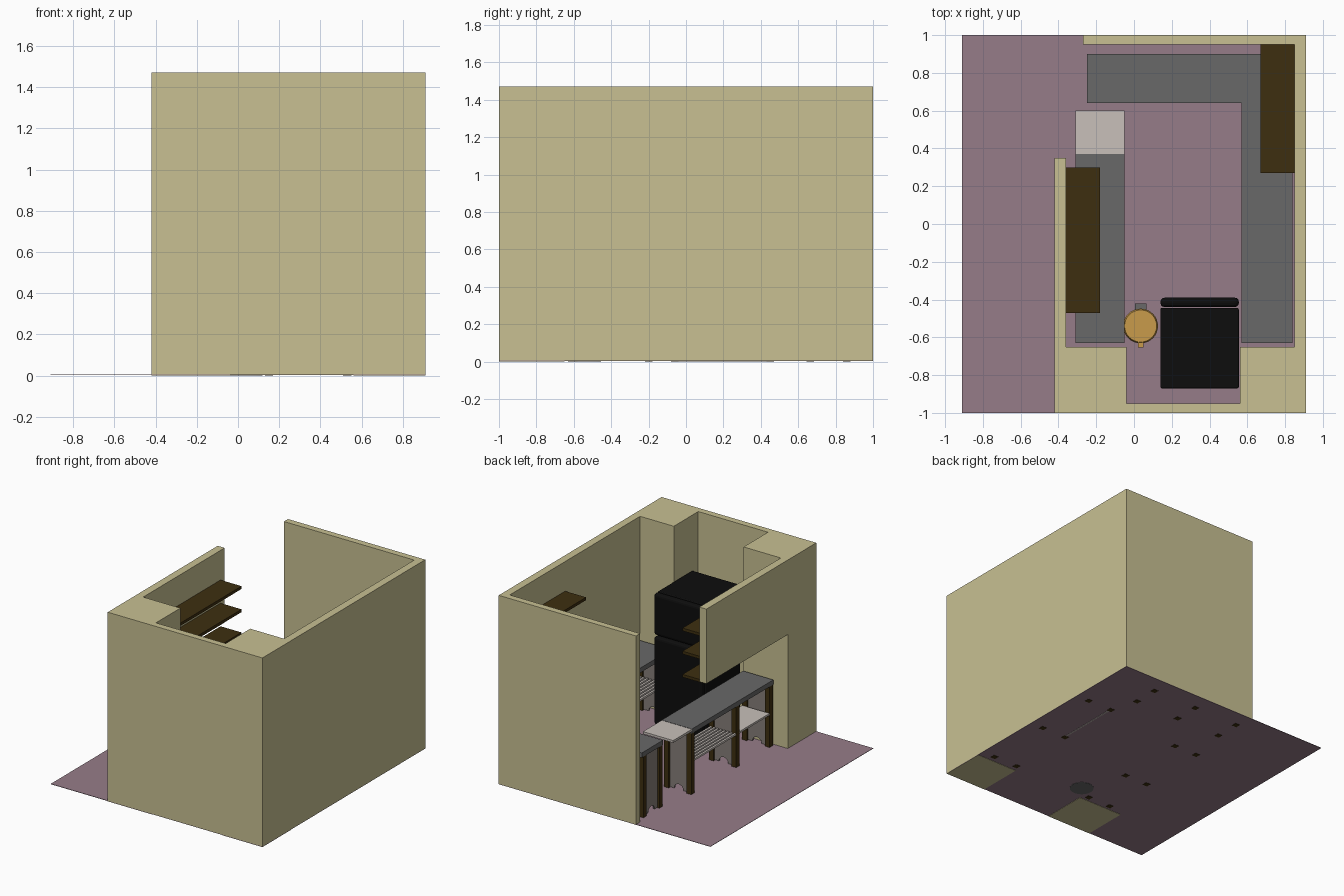
import bpy, bmesh, math

old = bpy.data.objects.get("Cube")
if old:
    bpy.data.objects.remove(old, do_unlink=True)


def material(name, r, g, b):
    m = bpy.data.materials.new(name)
    m.use_nodes = True
    m.diffuse_color = (r, g, b, 1)
    m.node_tree.nodes["Principled BSDF"].inputs["Base Color"].default_value = (r, g, b, 1)
    return m


WALL = material("sand wall", 0.58, 0.53, 0.29)
FLOOR = material("mauve floor", 0.305, 0.202, 0.25)
GREY = material("grey worktop", 0.138, 0.138, 0.138)
WOOD = material("dark wood", 0.048, 0.028, 0.005)
WHITE = material("off white", 0.578, 0.527, 0.491)
PANEL = material("taupe panel", 0.24, 0.21, 0.19)
BLACK = material("black enamel", 0.004, 0.004, 0.004)
GOLD = material("gold lid", 0.578, 0.328, 0.07)


def finish(name, bm, mat):
    bmesh.ops.recalc_face_normals(bm, faces=bm.faces)
    mesh = bpy.data.meshes.new(name)
    bm.to_mesh(mesh)
    bm.free()
    mesh.materials.append(mat)
    ob = bpy.data.objects.new(name, mesh)
    bpy.context.collection.objects.link(ob)
    return ob


def box(name, mat, x, y, z):
    """Box from (low, high) pairs on each axis."""
    bm = bmesh.new()
    bmesh.ops.create_cube(bm, size=1)
    for v in bm.verts:
        v.co = [lo + (c + 0.5) * (hi - lo) for c, (lo, hi) in zip(v.co, (x, y, z))]
    return finish(name, bm, mat)


def cylinder(name, mat, x, y, z0, z1, r0, r1):
    bm = bmesh.new()
    bmesh.ops.create_cone(bm, cap_ends=True, segments=32, radius1=r0, radius2=r1, depth=z1 - z0)
    bmesh.ops.translate(bm, verts=bm.verts, vec=(x, y, (z0 + z1) / 2))
    ob = finish(name, bm, mat)
    for p in ob.data.polygons:
        p.use_smooth = len(p.vertices) == 4
    return ob


def bevel(ob, width, segments=3):
    m = ob.modifiers.new("rounding", "BEVEL")
    m.width, m.segments = width, segments


def arched_panel(name, across, along, swap):
    """Upright board with a half-round notch in its lower edge."""
    a, b = across
    mid, r, thick = (a + b) / 2, 0.04, 0.012
    profile = [(a, 0.01), (a, LEG_TOP), (b, LEG_TOP), (b, 0.01)]
    profile += [(mid + r * math.cos(t), 0.01 + r * math.sin(t))
                for t in (math.pi * i / 10 for i in range(11))]
    bm = bmesh.new()
    rows = [(u, along - thick / 2, z) for u, z in profile]
    face = bm.faces.new([bm.verts.new((v, u, z) if swap else (u, v, z)) for u, v, z in rows])
    out = bmesh.ops.extrude_face_region(bm, geom=[face])
    moved = [g for g in out["geom"] if isinstance(g, bmesh.types.BMVert)]
    bmesh.ops.translate(bm, verts=moved, vec=(thick, 0, 0) if swap else (0, thick, 0))
    finish(name, bm, PANEL)


TOP, LEG_TOP, SHELF = 0.517, 0.48, 0.27


def bench(name, across, ends, stations, slatted, swap=False):
    """Worktop with leg pairs, end boards and low shelves; swap makes it run along x."""
    def part(label, mat, u, v, z):
        return box(f"{name}_{label}", mat, *((v, u) if swap else (u, v)), z)

    a, b = across[0] + 0.005, across[1] - 0.02
    leg = 0.04
    part("worktop", GREY, across, ends, (LEG_TOP, TOP))
    for i, s in enumerate(stations):
        for side, u in (("near", a), ("far", b - leg)):
            part(f"leg_{side}_{i}", WOOD, (u, u + leg), (s - leg / 2, s + leg / 2), (0, LEG_TOP))
        arched_panel(f"{name}_board_{i}", (a + leg, b - leg), s, swap)
    for i, (s, e) in enumerate(zip(stations, stations[1:])):
        s, e = s + leg / 2, e - leg / 2
        if i not in slatted:
            part(f"shelf_{i}", WHITE, (a, b), (s, e), (SHELF - 0.015, SHELF))
            continue
        count = 8
        pitch = (b - a) / count
        for k in range(count):
            u = a + k * pitch
            part(f"slat_{i}_{k}", WHITE, (u, u + pitch * 0.55), (s, e), (SHELF - 0.015, SHELF))


# Floor and room shell
H = 1.47
box("floor", FLOOR, (-0.91, 0.91), (-1, 1), (0.002, 0.005))
box("front_left_pier", WALL, (0.56, 0.91), (-1, -0.65), (0, H))
box("front_right_pier", WALL, (-0.42, -0.04), (-1, -0.65), (0, H))
box("front_wall", WALL, (-0.04, 0.56), (-1, -0.95), (0.004, H))
box("left_wall", WALL, (0.85, 0.91), (-0.65, 1), (0.004, H))
box("back_wall", WALL, (-0.27, 0.85), (0.95, 1), (0.004, H))
box("serving_hatch_wall", WALL, (-0.42, -0.36), (-0.65, 0.35), (0.89, H))

# Wall shelves
for i, z in enumerate((0.88, 1.06, 1.24)):
    box(f"hatch_shelf_{i}", WOOD, (-0.36, -0.18), (-0.47, 0.30), (z - 0.022, z))
    box(f"left_wall_shelf_{i}", WOOD, (0.67, 0.85), (0.27, 0.95), (z - 0.022, z))

# Worktops
bench("hatch_bench", (-0.31, -0.05), (-0.63, 0.37), (-0.61, -0.2, 0.35), {1})
bench("left_bench", (0.57, 0.84), (-0.63, 0.90), (-0.6, -0.06, 0.45), {0})
bench("back_bench", (0.64, 0.90), (-0.25, 0.57), (-0.23, 0.15, 0.53), {0}, swap=True)
box("lift_up_flap", WHITE, (-0.31, -0.05), (0.37, 0.60), (0.497, 0.515))
box("left_bench_kick_board", WHITE, (0.595, 0.605), (-0.04, 0.43), (0, SHELF - 0.015))

# Refrigerator, doors facing the back
fx = (0.14, 0.555)
bevel(box("fridge_body", BLACK, fx, (-0.87, -0.445), (0.01, 1.045)), 0.008)
for name, z in (("lower", (0.03, 0.715)), ("upper", (0.725, 1.05))):
    bevel(box(f"fridge_{name}_door", BLACK, fx, (-0.44, -0.39), z), 0.022)

# Pedal bin
bx, by = 0.035, -0.54
cylinder("bin_body", GREY, bx, by, 0, 0.3, 0.085, 0.088)
cylinder("bin_lid", GOLD, bx, by, 0.3, 0.325, 0.092, 0.085)
box("bin_hinge", GOLD, (bx - 0.015, bx + 0.015), (-0.655, -0.62), (0.295, 0.318))
box("bin_pedal", GREY, (bx - 0.03, bx + 0.03), (-0.47, -0.42), (0.02, 0.035))
